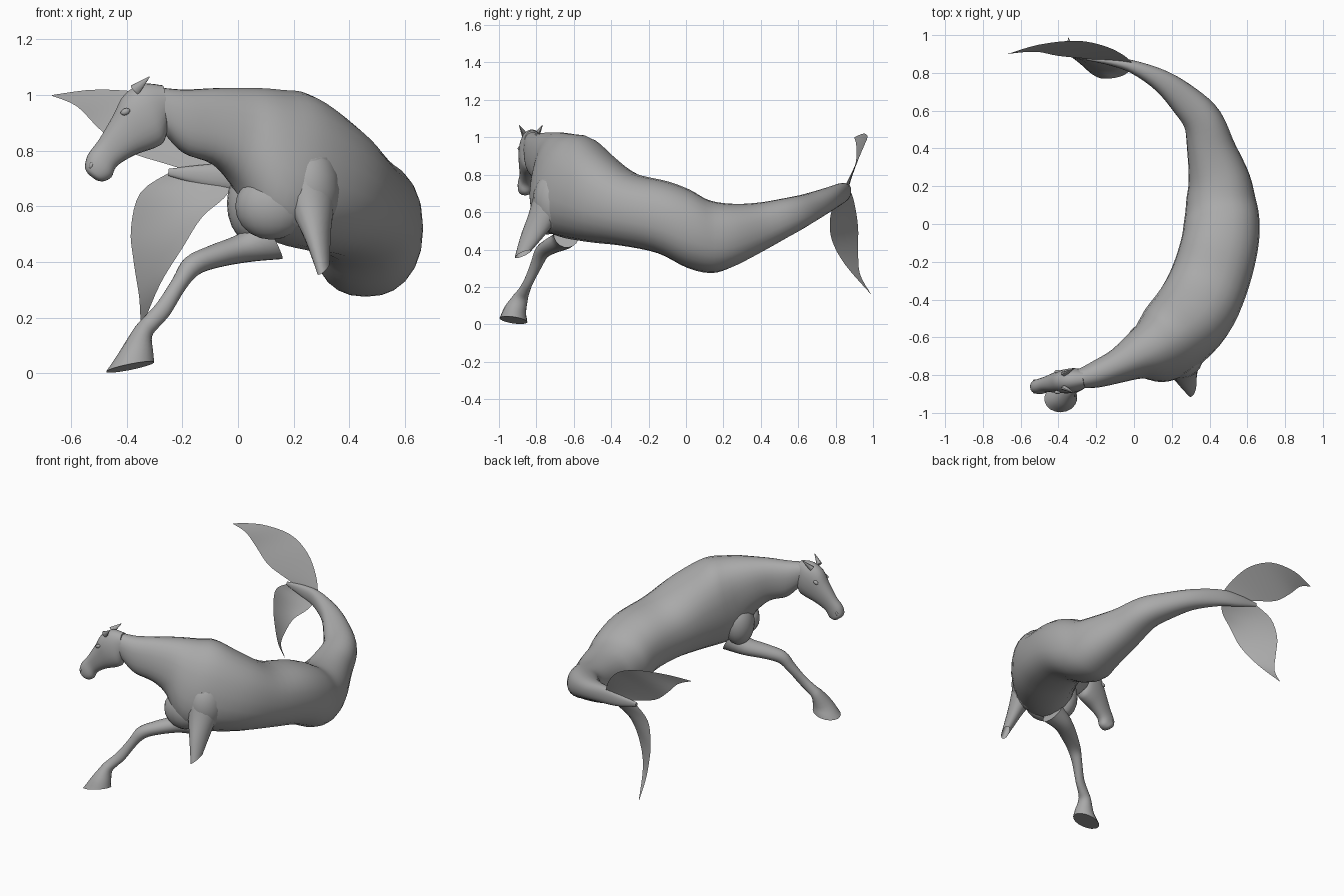
import bpy, bmesh, math
from mathutils import Vector as V, Matrix

grey = bpy.data.materials.new("stone_grey")
grey.diffuse_color = (0.4, 0.4, 0.4, 1)


def finish(name, bm, normals=True):
    if normals:
        bmesh.ops.recalc_face_normals(bm, faces=bm.faces)
    me = bpy.data.meshes.new(name)
    bm.to_mesh(me)
    bm.free()
    me.materials.append(grey)
    ob = bpy.data.objects.new(name, me)
    bpy.context.collection.objects.link(ob)
    bpy.context.view_layer.objects.active = ob
    ob.select_set(True)
    bpy.ops.object.shade_smooth_by_angle(angle=math.radians(45))
    ob.select_set(False)
    return ob


def spline(rows, steps):
    """Catmull-Rom through rows of numbers."""
    out, n = [], len(rows)
    for i in range(n - 1):
        a, b, c, d = (rows[max(i - 1, 0)], rows[i], rows[i + 1], rows[min(i + 2, n - 1)])
        for s in range(steps):
            t = s / steps
            out.append([0.5 * (2*q + (r-p)*t + (2*p-5*q+4*r-u)*t*t + (3*q-p-3*r+u)*t**3)
                        for p, q, r, u in zip(a, b, c, d)])
    return out + [list(rows[-1])]


def loft(name, rows, steps=4, sides=24, power=1.0, cap_end=True):
    """Skin through sections given as top point, bottom point, half width."""
    secs = [(V(r[0:3]), V(r[3:6]), r[6]) for r in spline(rows, steps)]
    mids = [(t + b) / 2 for t, b, w in secs]
    bm, rings = bmesh.new(), []
    for i, (t, b, w) in enumerate(secs):
        tangent = mids[min(i + 1, len(mids) - 1)] - mids[max(i - 1, 0)]
        side = (t - b).cross(tangent).normalized()
        ring = []
        for k in range(sides):
            a = 2 * math.pi * k / sides
            c, s = math.cos(a), math.sin(a)
            c, s = (math.copysign(abs(q) ** power, q) for q in (c, s))
            ring.append(bm.verts.new(mids[i] + (t - b) / 2 * s + side * w * c))
        rings.append(ring)
    for p, q in zip(rings, rings[1:]):
        for k in range(sides):
            j = (k + 1) % sides
            bm.faces.new((p[k], p[j], q[j], q[k]))
    bm.faces.new(rings[0])
    if cap_end:
        bm.faces.new(rings[-1])
    return finish(name, bm)


def blob(name, loc, size, tilt=0.0, seg=20):
    bm = bmesh.new()
    bmesh.ops.create_uvsphere(bm, u_segments=seg, v_segments=seg // 2, radius=1)
    bm.transform(Matrix.Translation(loc) @ Matrix.Rotation(tilt, 4, 'Y') @ Matrix.Diagonal((*size, 1)))
    return finish(name, bm)


# Neck, barrel and fish tail in one sweep
loft("body", [
    (-.30, -.82, 1.03, -.26, -.82, .86, .052),
    (-.20, -.79, 1.02, -.19, -.80, .79, .072),
    (-.08, -.73, 1.025, -.08, -.77, .75, .09),
    (.04, -.66, 1.025, .0, -.74, .67, .125),
    (.13, -.59, 1.015, .09, -.75, .52, .17),
    (.21, -.52, 1.0, .19, -.68, .47, .20),
    (.32, -.42, .91, .31, -.52, .44, .215),
    (.40, -.28, .81, .39, -.34, .42, .21),
    (.45, -.10, .765, .45, -.15, .38, .205),
    (.465, .02, .72, .465, .0, .305, .20),
    (.46, .12, .665, .46, .12, .275, .185),
    (.45, .24, .645, .45, .22, .295, .165),
    (.41, .38, .65, .41, .40, .385, .13),
    (.36, .53, .675, .37, .56, .475, .105),
    (.27, .65, .70, .27, .66, .54, .085),
    (.15, .76, .73, .15, .75, .60, .06),
    (.0, .83, .755, .0, .83, .645, .035),
    (-.12, .86, .75, -.12, .86, .67, .022),
    (-.25, .875, .735, -.25, .875, .71, .008)], power=.88)

# Head from poll to muzzle
loft("head", [
    (-.27, -.82, 1.035, -.25, -.82, .90, .045),
    (-.345, -.825, 1.04, -.265, -.825, .835, .062),
    (-.41, -.835, 1.0, -.30, -.83, .81, .064),
    (-.45, -.84, .925, -.37, -.84, .785, .054),
    (-.50, -.85, .84, -.435, -.85, .745, .040),
    (-.54, -.86, .785, -.455, -.86, .705, .040),
    (-.55, -.86, .74, -.485, -.86, .69, .034),
    (-.538, -.86, .715, -.51, -.86, .694, .015)], power=.9)

# Raised foreleg ending in a flat-soled hoof
loft("foreleg", [
    (.08, -.64, .56, .16, -.64, .41, .07),
    (.0, -.66, .50, .04, -.66, .40, .06),
    (-.10, -.72, .46, -.07, -.72, .38, .05),
    (-.19, -.77, .415, -.14, -.77, .355, .04),
    (-.235, -.80, .34, -.19, -.80, .30, .032),
    (-.29, -.84, .255, -.245, -.84, .21, .025),
    (-.345, -.87, .195, -.285, -.86, .165, .03),
    (-.375, -.885, .16, -.31, -.88, .13, .04),
    (-.43, -.915, .07, -.305, -.91, .08, .06),
    (-.475, -.925, .005, -.30, -.92, .04, .075)], sides=18)

# Broken-off foreleg, open at the lower end
loft("leg_stub", [
    (.17, -.78, .74, .33, -.60, .74, .10),
    (.21, -.82, .61, .33, -.67, .61, .075),
    (.26, -.875, .49, .315, -.74, .50, .045),
    (.295, -.915, .355, .32, -.83, .395, .022)], sides=14, cap_end=False)

# Shoulder and chest muscles
blob("left_shoulder", (.25, -.69, .66), (.12, .13, .17))
blob("right_shoulder", (.05, -.63, .61), (.09, .10, .14))
blob("breast", (.12, -.74, .60), (.13, .09, .12))

# Ears, eyes and nostrils on both sides of the head
for side, label in ((-1, "left"), (1, "right")):
    y = -.83 + side * .05
    bm = bmesh.new()
    bmesh.ops.create_cone(bm, cap_ends=True, segments=10, radius1=.022, radius2=.002, depth=.075)
    bm.transform(Matrix.Translation((-.345, y, 1.042)) @ Matrix.Rotation(math.radians(48), 4, 'Y')
                 @ Matrix.Rotation(-side * .35, 4, 'X') @ Matrix.Diagonal((1, .6, 1, 1)))
    finish(label + "_ear", bm)
    blob(label + "_eye", (-.405, -.836 + side * .054, .94), (.018, .010, .012), -.4, 12)
    blob(label + "_nostril", (-.527, -.86 + side * .030, .748), (.008, .008, .014), .4, 10)


def fluke(name, edge_a, edge_b, across=8):
    """Thin leaf spanning two edge curves."""
    bm = bmesh.new()
    rows = []
    for p, q in zip(spline(edge_a, 4), spline(edge_b, 4)):
        rows.append([bm.verts.new(V(p).lerp(V(q), k / across)) for k in range(across + 1)])
    for r, s in zip(rows, rows[1:]):
        for k in range(across):
            bm.faces.new((r[k], r[k + 1], s[k + 1], s[k]))
    return finish(name, bm)


# Tail flukes
fluke("upper_fluke",
      [(.0, .84, .72), (-.05, .89, .82), (-.15, .94, .93), (-.30, .97, 1.0), (-.50, .95, 1.02), (-.67, .90, 1.0)],
      [(-.12, .86, .71), (-.25, .875, .75), (-.40, .89, .80), (-.50, .91, .88), (-.58, .91, .96), (-.668, .90, .997)])
fluke("lower_fluke",
      [(-.0, .84, .70), (-.05, .79, .63), (-.13, .77, .56), (-.20, .78, .45), (-.28, .85, .32), (-.345, .985, .165)],
      [(-.24, .875, .725), (-.35, .90, .65), (-.385, .92, .52), (-.375, .92, .40), (-.355, .93, .27), (-.35, .99, .16)])
